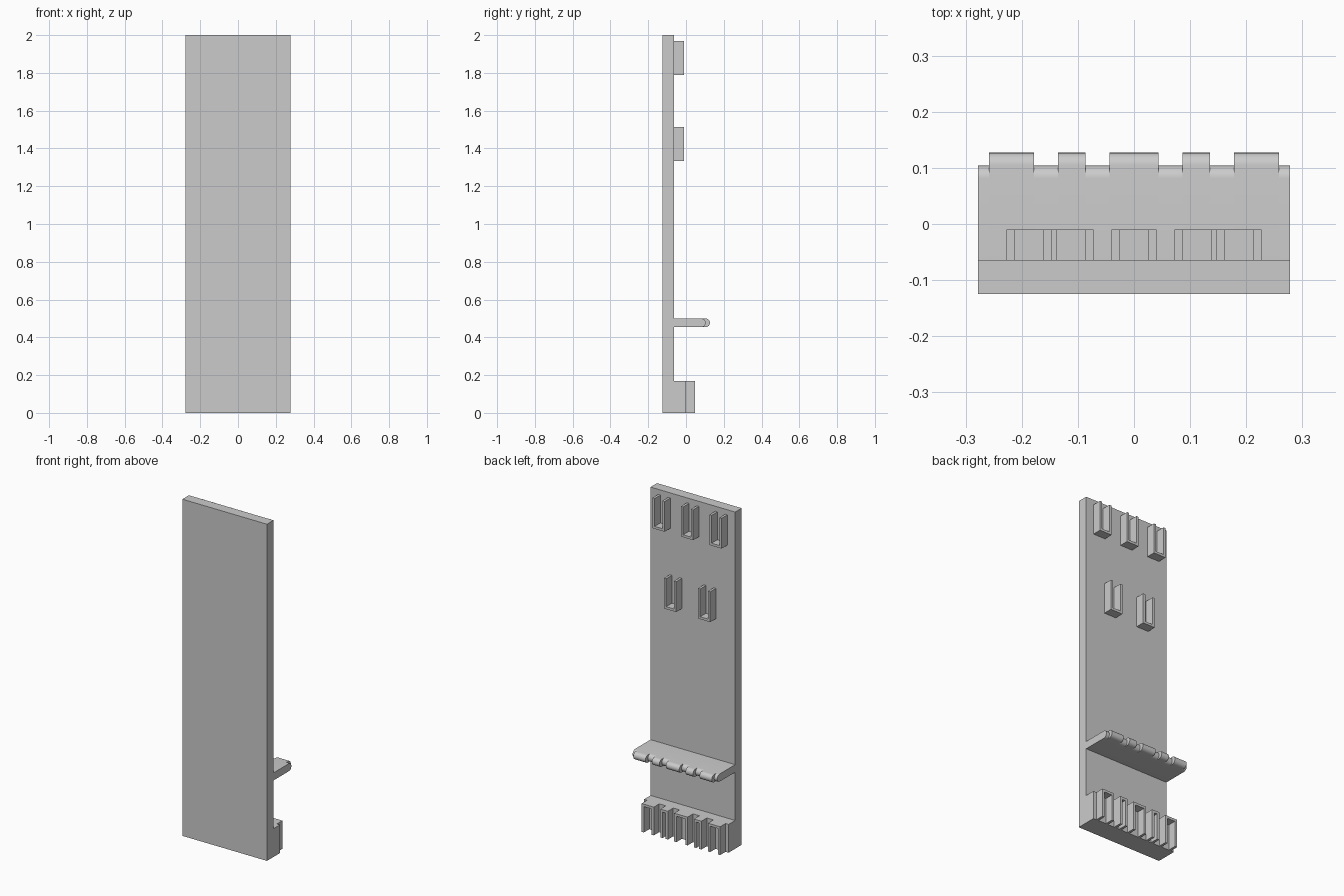
import bpy
import bmesh
import math

cube = bpy.data.objects.get("Cube")
if cube:
    bpy.data.objects.remove(cube, do_unlink=True)

grey = bpy.data.materials.new("plain_grey")
grey.use_nodes = True
grey.diffuse_color = (0.6, 0.6, 0.6, 1)
grey.node_tree.nodes["Principled BSDF"].inputs["Base Color"].default_value = (0.6, 0.6, 0.6, 1)

HALF = 0.278      # half width of the panel
FACE = -0.064     # rear face of the panel


def prism(name, profile, axis, low, high):
    """Extrude a closed 2D profile along x (profile y, z) or y (profile x, z) or z (profile x, y)."""
    place = {"x": lambda a, b: (low, a, b),
             "y": lambda a, b: (a, low, b),
             "z": lambda a, b: (a, b, low)}[axis]
    bm = bmesh.new()
    face = bm.faces.new([bm.verts.new(place(a, b)) for a, b in profile])
    grown = bmesh.ops.extrude_face_region(bm, geom=[face])
    moved = [v for v in grown["geom"] if isinstance(v, bmesh.types.BMVert)]
    shift = [high - low if axis == k else 0 for k in "xyz"]
    bmesh.ops.translate(bm, verts=moved, vec=shift)
    bmesh.ops.recalc_face_normals(bm, faces=bm.faces[:])
    mesh = bpy.data.meshes.new(name)
    bm.to_mesh(mesh)
    bm.free()
    mesh.materials.append(grey)
    obj = bpy.data.objects.new(name, mesh)
    bpy.context.collection.objects.link(obj)
    return obj


def rect(a0, a1, b0, b1):
    return [(a0, b0), (a1, b0), (a1, b1), (a0, b1)]


# Tall flat panel
prism("back_panel", rect(-HALF, HALF, -0.125, FACE), "z", 0, 2)


# U-shaped holders, open at the top and rear
def holder(name, x, z):
    w, t, h = 0.04, 0.0145, 0.18
    outline = [(x - w, z), (x + w, z), (x + w, z + h), (x + w - t, z + h),
               (x + w - t, z + t), (x - w + t, z + t), (x - w + t, z + h), (x - w, z + h)]
    prism(name, outline, "y", FACE, -0.01)


for i, x in enumerate((-0.187, 0, 0.187)):
    holder(f"upper_holder_{i + 1}", x, 1.79)
for i, x in enumerate((-0.112, 0.112)):
    holder(f"lower_holder_{i + 1}", x, 1.333)

# Tab spans shared by the shelf and the base
tabs = [(-0.258, -0.178), (-0.135, -0.086), (-0.044, 0.044), (0.086, 0.135), (0.178, 0.258)]


# Shelf with a rounded lip and rounded tabs
def rounded(name, x0, x1, tip):
    r, z = 0.0225, 0.477
    arc = [(tip - r + r * math.cos(a), z + r * math.sin(a))
           for a in (math.pi * (k / 16 - 0.5) for k in range(17))]
    obj = prism(name, [(FACE, z - r)] + arc + [(FACE, z + r)], "x", x0, x1)
    bpy.ops.object.select_all(action="DESELECT")
    obj.select_set(True)
    bpy.context.view_layer.objects.active = obj
    bpy.ops.object.shade_smooth_by_angle(angle=math.radians(30))


edges = [-HALF] + [x for span in tabs for x in span] + [HALF]
for i, (x0, x1) in enumerate(zip(edges, edges[1:])):
    is_tab = i % 2 == 1
    rounded(f"shelf_{'tab' if is_tab else 'groove'}_{i + 1}", x0, x1, 0.127 if is_tab else 0.104)

# Base block with channelled clips
TOP, STEP, TIP, WALL = 0.168, -0.003, 0.048, 0.0145
prism("base_block", rect(-HALF, HALF, FACE, STEP), "z", 0, TOP)
for i, (x0, x1) in enumerate(tabs):
    arch = [(x0, 0), (x0 + WALL, 0), (x0 + WALL, TOP - WALL), (x1 - WALL, TOP - WALL),
            (x1 - WALL, 0), (x1, 0), (x1, TOP), (x0, TOP)]
    prism(f"base_clip_{i + 1}", arch, "y", STEP, TIP)
